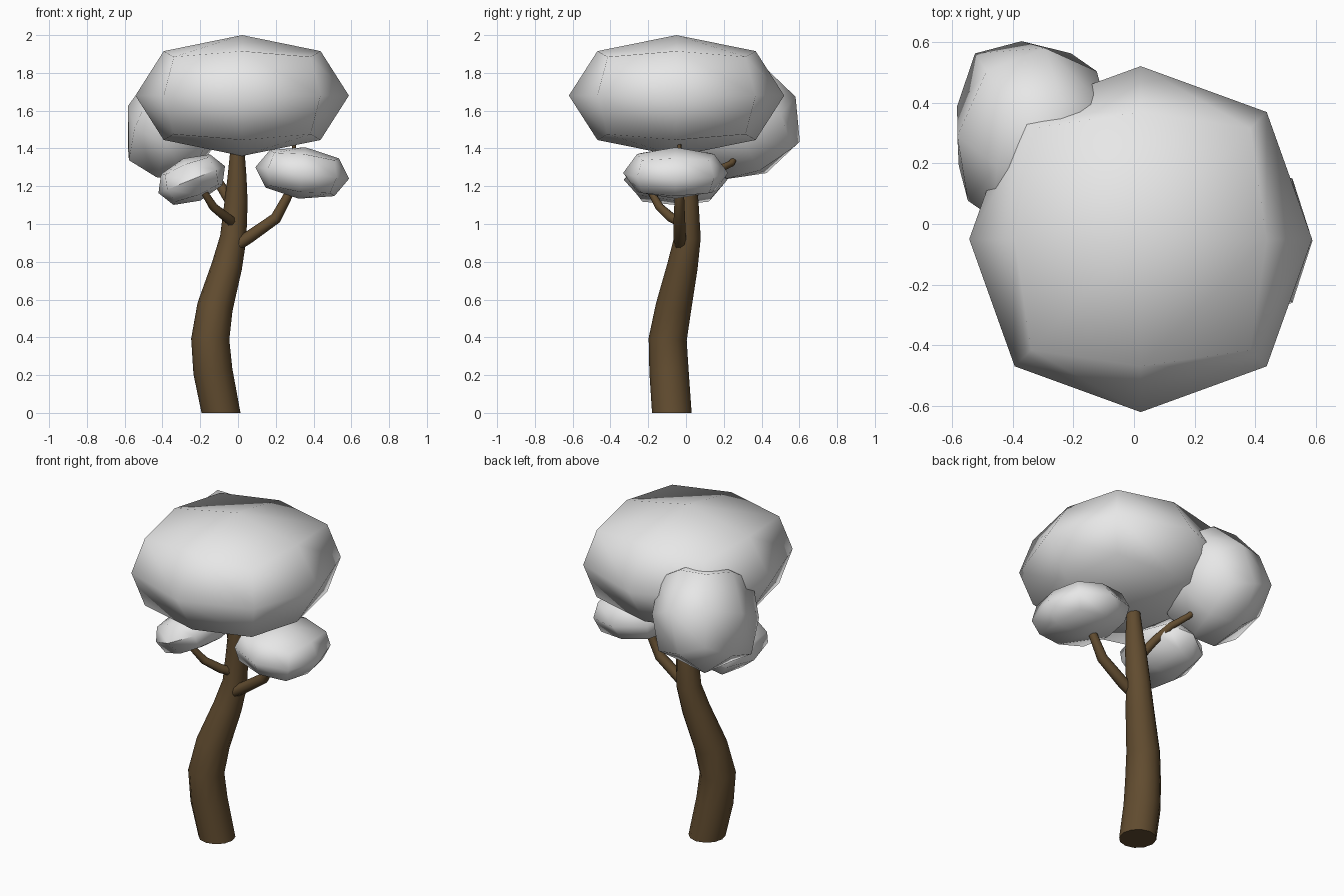
import bpy, bmesh, math
from mathutils import Vector, Euler

if "Cube" in bpy.data.objects:
    bpy.data.objects.remove(bpy.data.objects["Cube"])


def material(name, rgb):
    m = bpy.data.materials.new(name)
    m.diffuse_color = (*rgb, 1)
    m.use_nodes = True
    m.node_tree.nodes["Principled BSDF"].inputs["Base Color"].default_value = m.diffuse_color
    return m


LEAF = material("pale grey foliage", (0.8, 0.8, 0.8))
BARK = material("brown bark", (0.12, 0.072, 0.029))


def finish(bm, name, mat, angle):
    bmesh.ops.recalc_face_normals(bm, faces=bm.faces)
    me = bpy.data.meshes.new(name)
    bm.to_mesh(me)
    bm.free()
    me.materials.append(mat)
    ob = bpy.data.objects.new(name, me)
    bpy.context.collection.objects.link(ob)
    bpy.ops.object.select_all(action='DESELECT')
    ob.select_set(True)
    bpy.context.view_layer.objects.active = ob
    bpy.ops.object.shade_smooth_by_angle(angle=math.radians(angle))
    return ob


def leaf_blob(name, centre, radii, tilt=(0, 0, 0)):
    """Cube cut once per side and puffed out to a slightly boxy ball."""
    bm = bmesh.new()
    bmesh.ops.create_cube(bm, size=2)
    bmesh.ops.subdivide_edges(bm, edges=bm.edges[:], cuts=1, use_grid_fill=True)
    rot = Euler([math.radians(a) for a in tilt]).to_matrix()
    puff = {1: 1.0, 2: 0.735, 3: 0.64}   # face centre, edge middle, corner
    for v in bm.verts:
        k = puff[sum(abs(c) > 0.5 for c in v.co)]
        v.co = Vector(centre) + rot @ Vector([c * k * r for c, r in zip(v.co, radii)])
    return finish(bm, name, LEAF, 60)


def limb(name, path, sides, flat_base=False):
    """Tapered tube through (x, y, z, radius) points."""
    bm = bmesh.new()
    pts = [Vector(p[:3]) for p in path]
    rings = []
    for i, p in enumerate(pts):
        t = pts[min(i + 1, len(pts) - 1)] - pts[max(i - 1, 0)]
        q = Vector((0, 0, 1)).rotation_difference(t)
        ring = []
        for s in range(sides):
            a = 2 * math.pi * s / sides
            co = p + q @ Vector((math.cos(a), math.sin(a), 0)) * path[i][3]
            if flat_base and i == 0:
                co.z = 0
            ring.append(bm.verts.new(co))
        rings.append(ring)
    for a, b in zip(rings, rings[1:]):
        for s in range(sides):
            n = (s + 1) % sides
            bm.faces.new((a[s], a[n], b[n], b[s]))
    bm.faces.new(rings[0])
    bm.faces.new(rings[-1])
    return finish(bm, name, BARK, 60)


# Trunk
limb("trunk", [
    (-0.09, -0.075, 0, 0.105), (-0.133, -0.09, 0.22, 0.104),
    (-0.147, -0.097, 0.39, 0.101), (-0.122, -0.066, 0.56, 0.095),
    (-0.058, -0.018, 0.78, 0.081), (-0.025, 0.008, 0.93, 0.07),
    (-0.01, 0.005, 1.12, 0.061), (-0.005, -0.002, 1.25, 0.05),
    (-0.003, -0.01, 1.42, 0.035)], 12, True)

# Branches
limb("right_branch", [
    (-0.01, -0.03, 0.885, 0.03), (0.05, -0.033, 0.925, 0.033),
    (0.2, -0.035, 1.03, 0.03), (0.275, -0.035, 1.17, 0.024),
    (0.3, -0.035, 1.44, 0.009)], 8)
limb("left_branch", [
    (-0.03, -0.03, 1.01, 0.028), (-0.06, -0.08, 1.035, 0.027),
    (-0.13, -0.14, 1.09, 0.023), (-0.18, -0.185, 1.17, 0.018),
    (-0.2, -0.2, 1.24, 0.012)], 8)
limb("back_branch", [
    (-0.03, 0.01, 1.1, 0.028), (-0.09, 0.06, 1.2, 0.026),
    (-0.14, 0.15, 1.28, 0.022), (-0.19, 0.24, 1.32, 0.018),
    (-0.28, 0.3, 1.42, 0.012)], 8)

# Foliage
leaf_blob("main_crown", (0.022, -0.05, 1.68), (0.565, 0.57, 0.32))
leaf_blob("right_foliage", (0.34, -0.055, 1.27), (0.25, 0.278, 0.137), (0, 7, 0))
leaf_blob("left_foliage", (-0.245, -0.055, 1.235), (0.19, 0.275, 0.12), (0, -22, 0))
leaf_blob("back_foliage", (-0.335, 0.29, 1.545), (0.26, 0.32, 0.32), (25, 18, 0))
